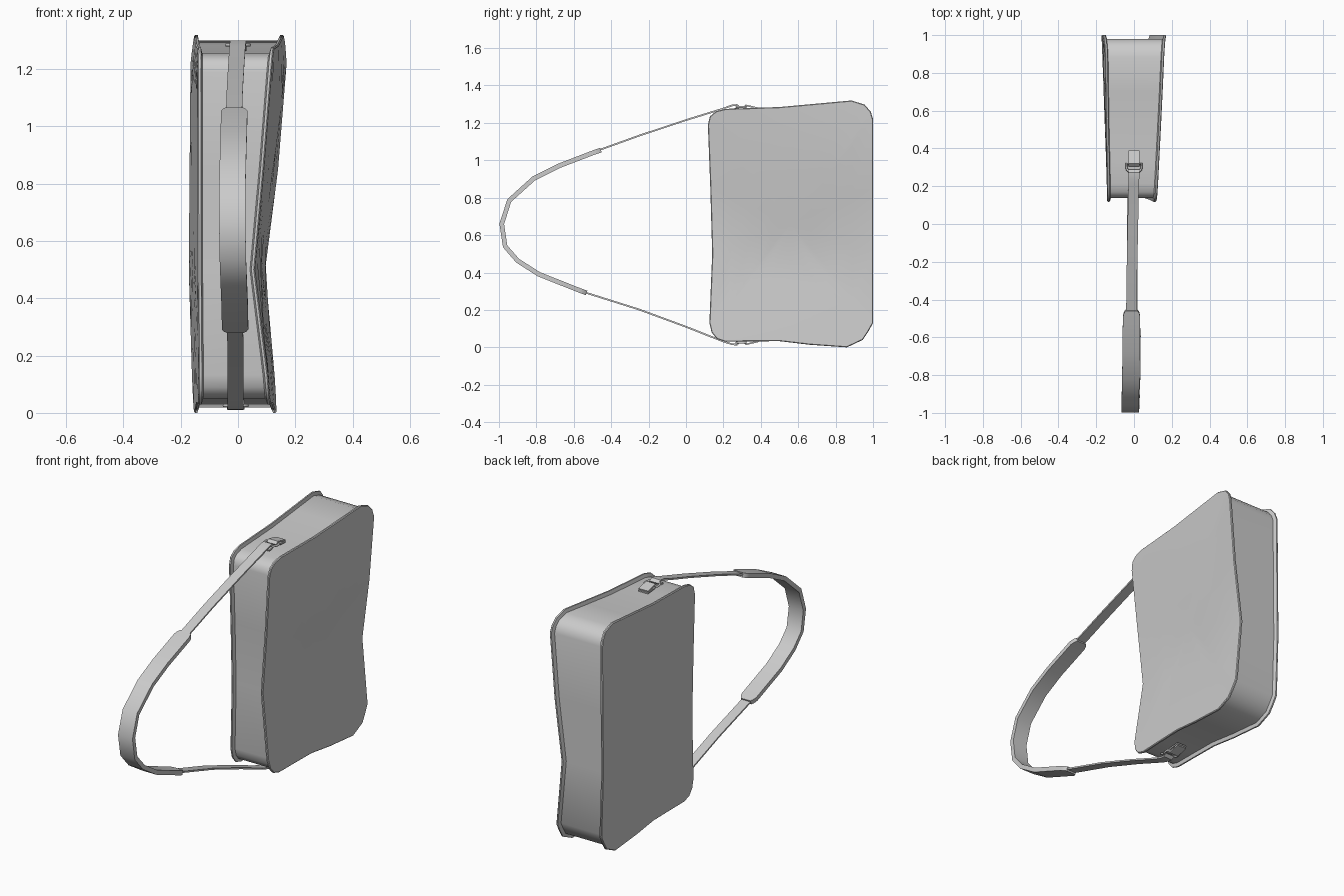
import bpy, bmesh, math
from mathutils import Vector

if "Cube" in bpy.data.objects:
    bpy.data.objects.remove(bpy.data.objects["Cube"])

# Side outline of the bag (y, z), counter-clockwise from the front bottom corner
OUTLINE = [(0.125, 0.13), (0.137, 0.08), (0.165, 0.045), (0.21, 0.03), (0.35, 0.032), (0.5, 0.033),
           (0.66, 0.014), (0.86, 0.0), (0.945, 0.04), (0.975, 0.085), (1.0, 0.13),
           (1.0, 0.5), (1.0, 0.85), (1.0, 1.22), (0.988, 1.26), (0.955, 1.298), (0.885, 1.32),
           (0.7, 1.303), (0.5, 1.285), (0.35, 1.28), (0.21, 1.275), (0.16, 1.262), (0.128, 1.235),
           (0.117, 1.19), (0.13, 0.85), (0.14, 0.5)]


def lerp_table(z, table):
    if z <= table[0][0]:
        return table[0][1]
    for (z0, a), (z1, b) in zip(table, table[1:]):
        if z <= z1:
            return a + (b - a) * (z - z0) / (z1 - z0)
    return table[-1][1]


# Depth of each panel (z, x) at the front and back edges
FRONT = {1: [(0, 0.115), (0.13, 0.105), (0.5, 0.058), (0.85, 0.09), (1.22, 0.12), (1.32, 0.125)],
         -1: [(0, -0.137), (0.5, -0.14), (1.22, -0.142), (1.32, -0.137)]}
BACK = {1: [(0, 0.138), (0.13, 0.128), (0.5, 0.095), (0.85, 0.14), (1.22, 0.17), (1.32, 0.165)],
        -1: [(0, -0.157), (0.5, -0.172), (1.22, -0.166), (1.32, -0.155)]}


def depth(side, y, z):
    t = (y - 0.12) / 0.88
    return lerp_table(z, FRONT[side]) * (1 - t) + lerp_table(z, BACK[side]) * t


def inset(d):
    """Mitred inward offset of the outline."""
    pts = [Vector(p) for p in OUTLINE]
    out = []
    for i, p in enumerate(pts):
        a = (p - pts[i - 1]).normalized()
        b = (pts[(i + 1) % len(pts)] - p).normalized()
        n = Vector((-a.y - b.y, a.x + b.x)).normalized()
        out.append(p + n * d)
    return out


def finish(name, bm, angle=40):
    bmesh.ops.recalc_face_normals(bm, faces=bm.faces[:])
    me = bpy.data.meshes.new(name)
    bm.to_mesh(me)
    bm.free()
    ob = bpy.data.objects.new(name, me)
    bpy.context.collection.objects.link(ob)
    bpy.ops.object.select_all(action='DESELECT')
    ob.select_set(True)
    bpy.context.view_layer.objects.active = ob
    bpy.ops.object.shade_smooth_by_angle(angle=math.radians(angle))
    return ob


def loft(bm, rings):
    vs = [[bm.verts.new(p) for p in r] for r in rings]
    n = len(vs[0])
    for a, b in zip(vs, vs[1:]):
        for i in range(n):
            j = (i + 1) % n
            bm.faces.new((a[i], a[j], b[j], b[i]))
    return vs


CENTRE = Vector((0.56, 0.66))


def panel(name, side):
    """Large face with a thin piping rim standing proud of the gusset."""
    def ring(pts, dx):
        return [(depth(side, p.x, p.y) - side * dx, p.x, p.y) for p in pts]
    edge, inner = inset(0), inset(0.02)
    bm = bmesh.new()
    rings = [ring([CENTRE + (p - CENTRE) * s for p in edge], 0) for s in (0.25, 0.5, 0.75)]
    rings += [ring(inset(0.004), 0), ring(edge, 0.004), ring(edge, 0.012), ring(inner, 0.018)]
    vs = loft(bm, rings)
    mid = bm.verts.new((depth(side, *CENTRE), *CENTRE))
    for i in range(len(edge)):
        bm.faces.new((mid, vs[0][i - 1], vs[0][i]))
    finish(name, bm)


panel("right_panel", 1)
panel("left_panel", -1)

# Gusset band joining the two panels
band = inset(0.02)
bm = bmesh.new()
loft(bm, [[(depth(s, p.x, p.y) - s * 0.017, p.x, p.y) for p in band] for s in (-1, 1)])
finish("gusset", bm)


def ribbon(name, path, thick):
    """Flat strip along (x, y, z, width) points, its width lying along x."""
    bm = bmesh.new()
    rings = []
    pts = [Vector(p[:3]) for p in path]
    for i, p in enumerate(pts):
        t = pts[min(i + 1, len(pts) - 1)] - pts[max(i - 1, 0)]
        n = Vector((0, -t.z, t.y)).normalized() * thick / 2
        w = Vector((path[i][3] / 2, 0, 0))
        rings.append([p - w - n, p + w - n, p + w + n, p - w + n])
    vs = loft(bm, rings)
    bm.faces.new(vs[0])
    bm.faces.new(vs[-1])
    return finish(name, bm)


# Strap, one thin run per end
W = 0.056
ribbon("upper_strap", [(0, 0.245, 1.272, W), (0, 0.275, 1.276, W), (0, 0.285, 1.286, W), (0, 0.272, 1.296, W),
                       (0, 0.245, 1.293, W), (-0.002, 0.2, 1.277, W), (-0.006, 0, 1.215, W),
                       (-0.011, -0.25, 1.132, W), (-0.014, -0.5, 1.042, W)], 0.009)
ribbon("lower_strap", [(-0.008, 0.245, 0.038, W), (-0.008, 0.275, 0.034, W), (-0.008, 0.285, 0.024, W),
                       (-0.008, 0.272, 0.014, W), (-0.008, 0.245, 0.017, W), (-0.008, 0.2, 0.031, W),
                       (-0.008, 0, 0.11, W), (-0.009, -0.25, 0.202, W), (-0.01, -0.57, 0.303, W)], 0.009)

# Shoulder pad with rounded ends
P = 0.092
ribbon("shoulder_pad", [(-0.013, -0.455, 1.055, 0.06), (-0.013, -0.468, 1.05, 0.08), (-0.013, -0.49, 1.043, P),
                        (-0.015, -0.68, 0.97, P), (-0.017, -0.815, 0.902, P), (-0.02, -0.945, 0.785, P),
                        (-0.02, -0.985, 0.66, P), (-0.018, -0.967, 0.54, P), (-0.015, -0.9, 0.463, P),
                        (-0.012, -0.785, 0.39, P), (-0.01, -0.565, 0.303, P), (-0.01, -0.545, 0.296, 0.08),
                        (-0.01, -0.532, 0.291, 0.06)], 0.025)


def ring_and_tab(name, x, flip):
    """D-shaped ring held by a folded tab sewn on the gusset."""
    def z(v):
        return 1.31 - v if flip else v
    cu = bpy.data.curves.new(name + "_ring", 'CURVE')
    cu.dimensions = '3D'
    cu.bevel_depth = 0.006
    cu.bevel_resolution = 1
    pts = [(-0.04, 0.32), (0.04, 0.32)]
    pts += [(0.04 * math.cos(a), 0.3 - 0.03 * math.sin(a)) for a in [k * math.pi / 8 for k in range(9)]]
    sp = cu.splines.new('POLY')
    sp.points.add(len(pts) - 1)
    for q, (px, py) in zip(sp.points, pts):
        q.co = (x + px, py, z(1.285), 1)
    sp.use_cyclic_u = True
    bpy.context.collection.objects.link(bpy.data.objects.new(name + "_ring", cu))
    tab = [(0.388, 1.268), (0.345, 1.272), (0.32, 1.275), (0.309, 1.284), (0.32, 1.294),
           (0.345, 1.288), (0.388, 1.278)]
    ribbon(name + "_tab", [(x, y, z(v), 0.06) for y, v in tab], 0.008)


ring_and_tab("upper", 0, False)
ring_and_tab("lower", -0.008, True)
